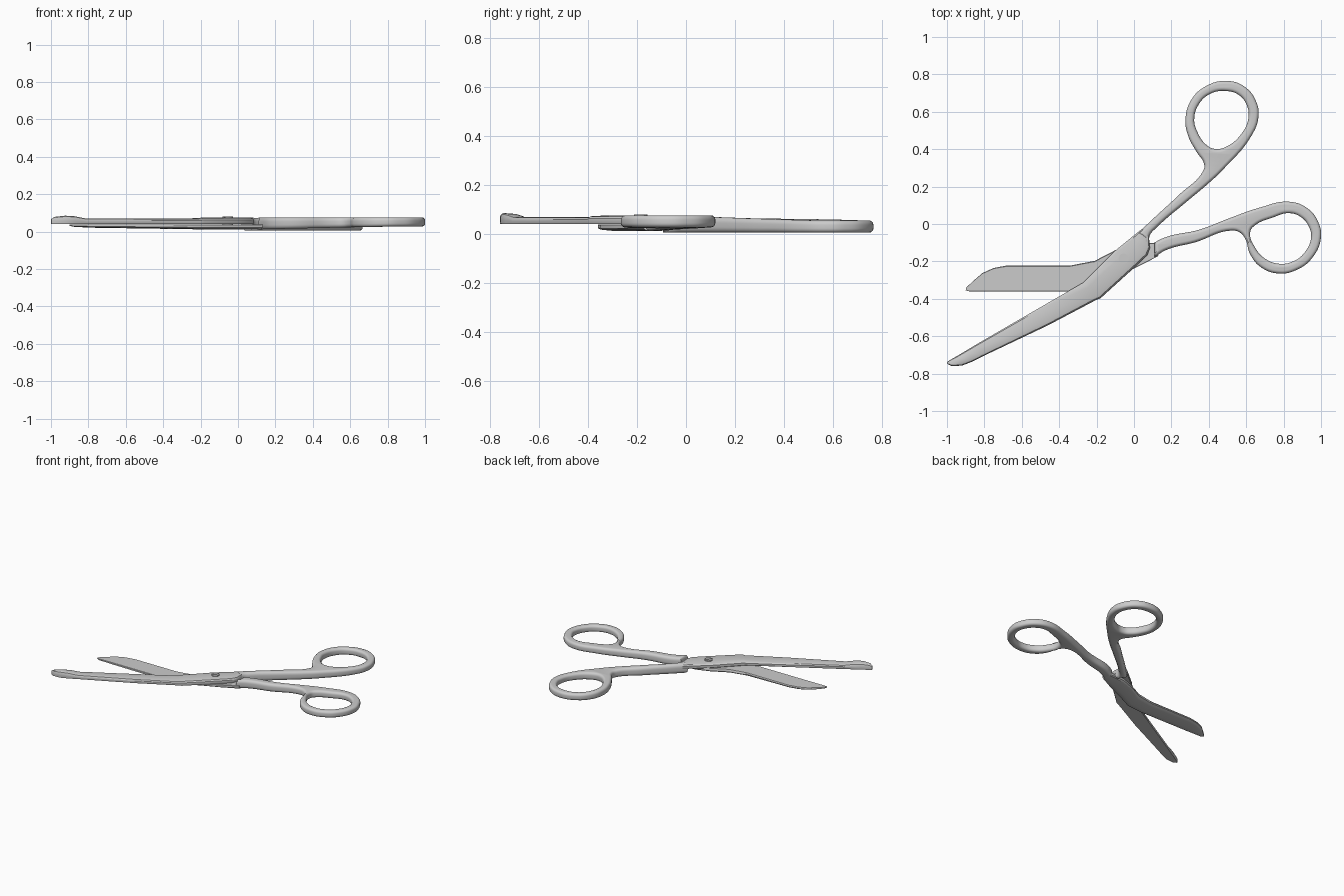
import bpy, bmesh, math
from mathutils import Vector

if "Cube" in bpy.data.objects:
    bpy.data.objects.remove(bpy.data.objects["Cube"])


def smooth(ob, deg=35):
    bpy.ops.object.select_all(action='DESELECT')
    ob.select_set(True)
    bpy.context.view_layer.objects.active = ob
    bpy.ops.object.shade_smooth_by_angle(angle=math.radians(deg))


def handle(name, outer, inner, near, far, z_near, z_far, bevel=0.018):
    """Rounded flat handle with finger hole; z range blends from near to far end."""
    cu = bpy.data.curves.new(name, 'CURVE')
    cu.dimensions, cu.fill_mode, cu.resolution_u = '2D', 'BOTH', 8
    cu.bevel_depth, cu.bevel_resolution = bevel, 4
    cu.offset, cu.extrude = -bevel, 0.025 - bevel
    for pts, open_end in ((outer, True), (inner, False)):
        sp = cu.splines.new('BEZIER')
        sp.bezier_points.add(len(pts) - 1)
        sp.use_cyclic_u = True
        for i, (bp, p) in enumerate(zip(sp.bezier_points, pts)):
            bp.co = (p[0], p[1], 0)
            kind = 'VECTOR' if open_end and i in (0, len(pts) - 1) else 'AUTO'
            bp.handle_left_type = bp.handle_right_type = kind
    ob = bpy.data.objects.new(name, cu)
    bpy.context.collection.objects.link(ob)
    bpy.ops.object.select_all(action='DESELECT')
    ob.select_set(True)
    bpy.context.view_layer.objects.active = ob
    bpy.ops.object.convert(target='MESH')
    a, d = Vector(near), Vector(far) - Vector(near)
    for v in ob.data.vertices:
        u = min(1, max(0, (v.co.xy - a).dot(d) / d.length_squared))
        lo = z_near[0] + (z_far[0] - z_near[0]) * u
        hi = z_near[1] + (z_far[1] - z_near[1]) * u
        v.co.z = lo + (hi - lo) * (v.co.z + 0.025) / 0.05
    bm = bmesh.new()
    bm.from_mesh(ob.data)
    bmesh.ops.remove_doubles(bm, verts=bm.verts, dist=1e-5)
    bmesh.ops.recalc_face_normals(bm, faces=bm.faces)
    bm.to_mesh(ob.data)
    bm.free()
    smooth(ob)
    return ob


# cross-section from cutting edge (0) to spine (1): (across, height)
SECTION = [(0.02, 0), (0, 0.1), (0, 0.6), (0.08, 0.85), (0.3, 0.97), (0.8, 1),
           (0.93, 0.9), (0.99, 0.65), (1, 0.35), (0.97, 0)]


def blade(name, flat_z, sections):
    """Loft through (cut x, cut y, spine x, spine y, outer z)."""
    bm = bmesh.new()
    rings = []
    for cx, cy, sx, sy, z in sections:
        rings.append([bm.verts.new((cx + (sx - cx) * f, cy + (sy - cy) * f,
                                    flat_z + (z - flat_z) * h)) for f, h in SECTION])
    n = len(SECTION)
    for r, s in zip(rings, rings[1:]):
        for i in range(n):
            bm.faces.new((r[i], r[(i + 1) % n], s[(i + 1) % n], s[i]))
    bm.faces.new(rings[0])
    bm.faces.new(rings[-1])
    bmesh.ops.recalc_face_normals(bm, faces=bm.faces)
    me = bpy.data.meshes.new(name)
    bm.to_mesh(me)
    bm.free()
    ob = bpy.data.objects.new(name, me)
    bpy.context.collection.objects.link(ob)
    smooth(ob, 30)
    return ob


# upper blade with blunt button tip and hinge plate
blade("upper_blade", 0.041, [
    (-1.0, -0.738, -0.998, -0.748, 0.068), (-0.985, -0.728, -0.975, -0.76, 0.079),
    (-0.94, -0.702, -0.92, -0.757, 0.085), (-0.89, -0.672, -0.87, -0.738, 0.082),
    (-0.84, -0.642, -0.81, -0.708, 0.070), (-0.5, -0.445, -0.46, -0.542, 0.069),
    (-0.27, -0.312, -0.20, -0.405, 0.069), (-0.26, -0.302, -0.18, -0.398, 0.074),
    (-0.10, -0.142, 0.0, -0.235, 0.075), (-0.03, -0.085, 0.07, -0.168, 0.075),
    (0.0, -0.06, 0.085, -0.13, 0.074), (0.045, -0.025, 0.08, -0.065, 0.072)])

# lower blade and hinge plate, convex side down
blade("lower_blade", 0.039, [
    (-0.9, -0.355, -0.897, -0.34, 0.030), (-0.88, -0.36, -0.86, -0.305, 0.025),
    (-0.82, -0.36, -0.81, -0.262, 0.022), (-0.76, -0.36, -0.75, -0.235, 0.020),
    (-0.68, -0.36, -0.68, -0.222, 0.019), (-0.35, -0.36, -0.34, -0.222, 0.014),
    (-0.24, -0.348, -0.21, -0.197, 0.012), (-0.1, -0.28, -0.1, -0.14, 0.012),
    (0.0, -0.238, 0.0, -0.105, 0.012), (0.13, -0.172, 0.12, -0.10, 0.012)])

# handle of the upper blade
handle("upper_handle",
       [(0.02, -0.05), (0.085, 0.012), (0.245, 0.16), (0.37, 0.285), (0.375, 0.32),
        (0.335, 0.385), (0.29, 0.47), (0.275, 0.56), (0.31, 0.67), (0.39, 0.74),
        (0.49, 0.765), (0.59, 0.735), (0.655, 0.65), (0.665, 0.57), (0.63, 0.475),
        (0.475, 0.29), (0.39, 0.21), (0.28, 0.118), (0.12, -0.02), (0.085, -0.06),
        (0.08, -0.1)],
       [(0.43, 0.402), (0.385, 0.425), (0.34, 0.49), (0.322, 0.56), (0.35, 0.645),
        (0.41, 0.697), (0.49, 0.711), (0.56, 0.69), (0.605, 0.63), (0.612, 0.57),
        (0.58, 0.49), (0.49, 0.412)],
       (0.05, -0.06), (0.55, 0.6), (0.005, 0.075), (0.005, 0.055))

# handle of the lower blade
handle("lower_handle",
       [(0.11, -0.098), (0.17, -0.07), (0.35, -0.03), (0.5, 0.027), (0.67, 0.087),
        (0.83, 0.119), (0.93, 0.082), (0.985, 0.01), (1.0, -0.07), (0.95, -0.185),
        (0.87, -0.245), (0.78, -0.265), (0.68, -0.232), (0.62, -0.16), (0.595, -0.08),
        (0.565, -0.045), (0.52, -0.035), (0.33, -0.097), (0.17, -0.14), (0.11, -0.178)],
       [(0.622, -0.04), (0.65, -0.005), (0.74, 0.034), (0.83, 0.058), (0.895, 0.035),
        (0.935, -0.015), (0.947, -0.07), (0.91, -0.155), (0.85, -0.2), (0.78, -0.213),
        (0.705, -0.188), (0.65, -0.13)],
       (0.11, -0.14), (0.8, -0.08), (0.012, 0.075), (0.027, 0.076))

# pivot screw with slot
PIVOT = (-0.055, -0.185)
bpy.ops.mesh.primitive_cylinder_add(vertices=32, radius=0.027, depth=0.062,
                                    location=(*PIVOT, 0.049))
screw = bpy.context.object
screw.name = "pivot_screw"
bpy.ops.mesh.primitive_cube_add(size=1, location=(*PIVOT, 0.081),
                                rotation=(0, 0, math.radians(50)))
cutter = bpy.context.object
cutter.name = "slot_cutter"
cutter.scale = (0.07, 0.007, 0.01)
cutter.hide_render = True
cutter.display_type = 'WIRE'
m = screw.modifiers.new("slot", 'BOOLEAN')
m.operation, m.object, m.solver = 'DIFFERENCE', cutter, 'EXACT'
smooth(screw)
cutter.hide_set(True)
